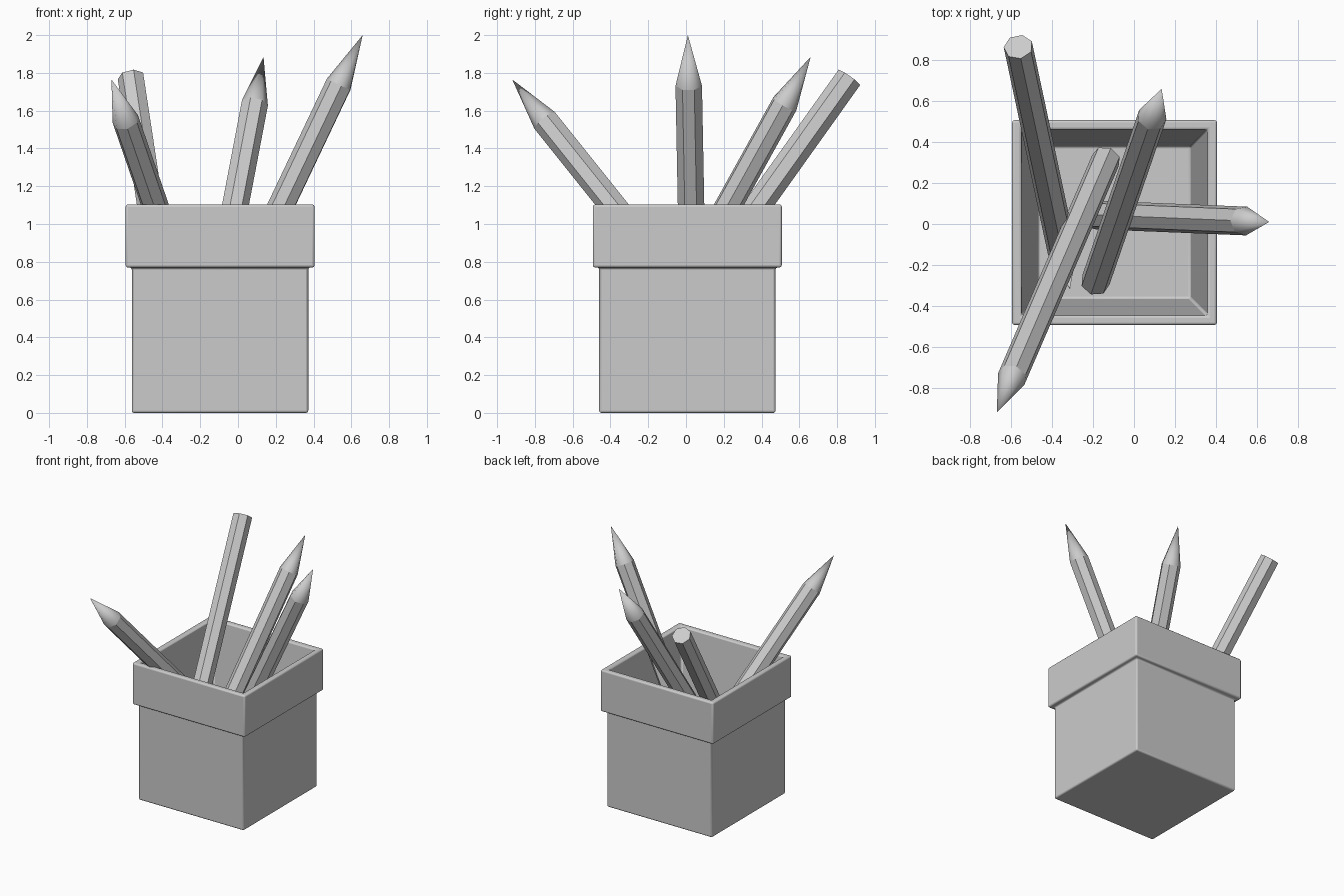
import bpy, bmesh, math
from mathutils import Vector

if "Cube" in bpy.data.objects:
    bpy.data.objects.remove(bpy.data.objects["Cube"])

SIDES, RADIUS, TIP = 7, 0.072, 0.29


def add_object(name, bm):
    bmesh.ops.recalc_face_normals(bm, faces=bm.faces)
    mesh = bpy.data.meshes.new(name)
    bm.to_mesh(mesh)
    bm.free()
    obj = bpy.data.objects.new(name, mesh)
    bpy.context.collection.objects.link(obj)
    return obj


def bridge(bm, a, b):
    n = len(a)
    return [bm.faces.new((a[i], a[(i + 1) % n], b[(i + 1) % n], b[i])) for i in range(n)]


# Square pot: outer wall, overhanging rim and tapered hollow as one profile
def make_pot(cx, cy):
    profile = [(0.467, 0.0), (0.467, 0.77), (0.5, 0.77),
               (0.5, 1.103), (0.455, 1.103), (0.373, 0.11)]
    bm = bmesh.new()
    loops = [[bm.verts.new((cx + sx * h, cy + sy * h, z))
              for sx, sy in ((-1, -1), (1, -1), (1, 1), (-1, 1))] for h, z in profile]
    for a, b in zip(loops, loops[1:]):
        bridge(bm, a, b)
    bm.faces.new(loops[0])
    bm.faces.new(loops[-1])
    pot = add_object("pot", bm)
    bevel = pot.modifiers.new("soft_edges", 'BEVEL')
    bevel.width = 0.012
    bevel.segments = 3
    bpy.context.view_layer.objects.active = pot
    pot.select_set(True)
    bpy.ops.object.shade_smooth_by_angle(angle=math.radians(35))
    pot.select_set(False)


# Pencil: flat-sided shaft with a smooth sharpened cone
def make_pencil(name, end, tip):
    end, tip = Vector(end), Vector(tip)
    axis = tip - end
    length = axis.length
    bm = bmesh.new()
    rings = []
    for z in (0, length - TIP):
        rings.append([bm.verts.new((RADIUS * math.sin(2 * math.pi * i / SIDES),
                                    RADIUS * math.cos(2 * math.pi * i / SIDES), z))
                      for i in range(SIDES)])
    bridge(bm, *rings)
    bm.faces.new(rings[0])
    point = bm.verts.new((0, 0, length))
    for i in range(SIDES):
        face = bm.faces.new((rings[1][i], rings[1][(i + 1) % SIDES], point))
        face.smooth = True
    obj = add_object(name, bm)
    obj.location = end
    obj.rotation_mode = 'QUATERNION'
    obj.rotation_quaternion = axis.to_track_quat('Z', 'Y')


make_pot(-0.095, 0.007)
make_pencil("pencil_right", (-0.2, 0.045, 0.19), (0.66, 0.01, 2.0))
make_pencil("pencil_back", (-0.19, -0.285, 0.18), (0.135, 0.66, 1.885))
make_pencil("pencil_front", (-0.135, 0.32, 0.215), (-0.67, -0.92, 1.765))
make_pencil("pencil_upside_down", (-0.565, 0.865, 1.775), (-0.313, -0.315, 0.12))
